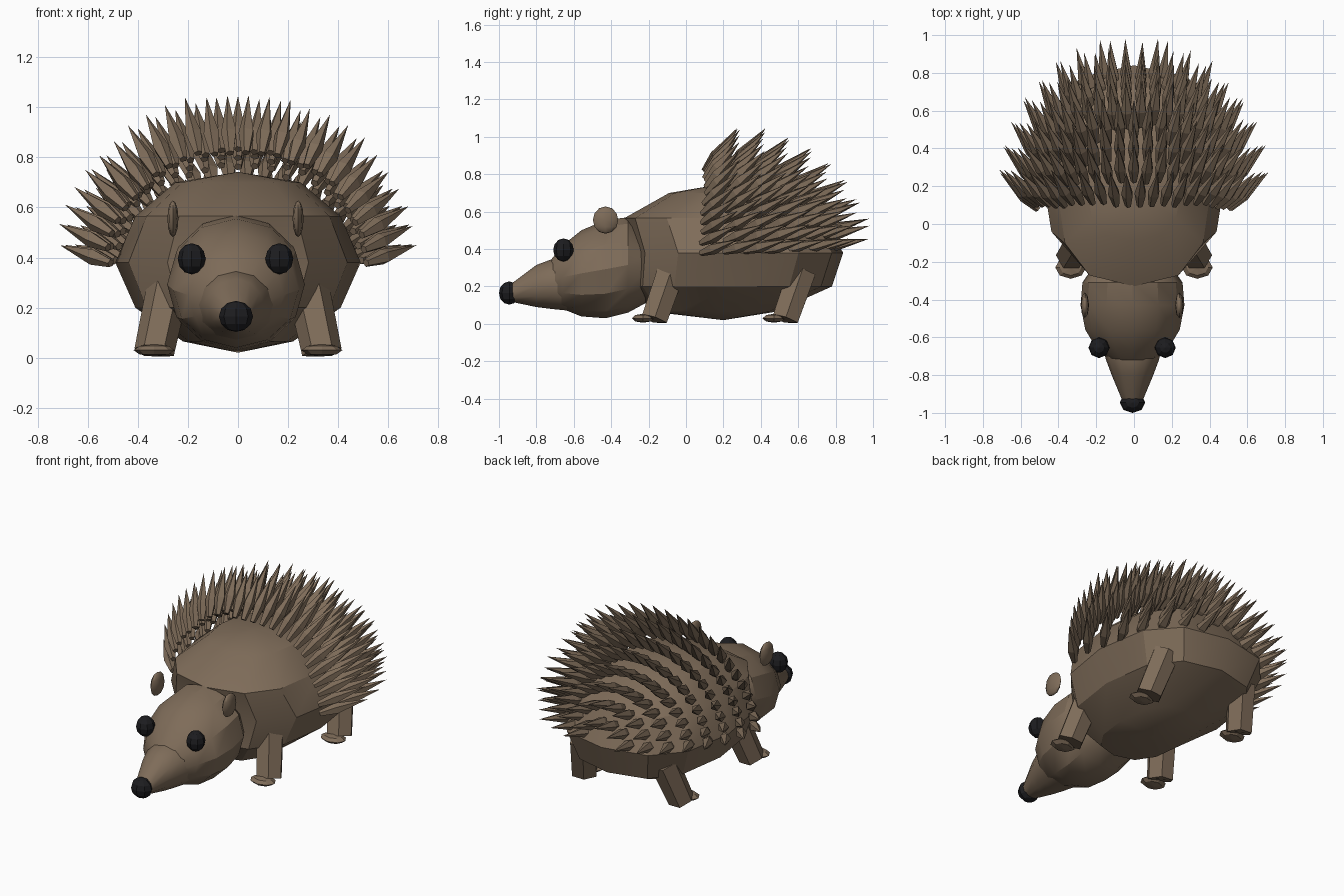
import bpy, bmesh, math, random
from mathutils import Vector, Matrix

if "Cube" in bpy.data.objects:
    bpy.data.objects.remove(bpy.data.objects["Cube"])

random.seed(4)


def material(name, rgb):
    m = bpy.data.materials.new(name)
    m.diffuse_color = (*rgb, 1)
    m.use_nodes = True
    m.node_tree.nodes["Principled BSDF"].inputs["Base Color"].default_value = m.diffuse_color
    return m


BROWN = material("brown", (0.21, 0.15, 0.10))
BLACK = material("black", (0.012, 0.012, 0.014))


def finish(bm, name, mat, smooth=None):
    bmesh.ops.recalc_face_normals(bm, faces=bm.faces)
    me = bpy.data.meshes.new(name)
    bm.to_mesh(me)
    bm.free()
    me.materials.append(mat)
    ob = bpy.data.objects.new(name, me)
    bpy.context.collection.objects.link(ob)
    if smooth:
        bpy.ops.object.select_all(action='DESELECT')
        ob.select_set(True)
        bpy.context.view_layer.objects.active = ob
        bpy.ops.object.shade_smooth_by_angle(angle=math.radians(smooth))
    return ob


def skin(bm, rings):
    """Join rings of points; a ring with a single point is a pole."""
    vs = [[bm.verts.new(p) for p in r] for r in rings]
    for a, b in zip(vs, vs[1:]):
        n = max(len(a), len(b))
        for i in range(n):
            j = (i + 1) % n
            if len(a) == 1:
                bm.faces.new((a[0], b[i], b[j]))
            elif len(b) == 1:
                bm.faces.new((a[i], a[j], b[0]))
            else:
                bm.faces.new((a[i], a[j], b[j], b[i]))
    for r in (vs[0], vs[-1]):
        if len(r) > 2:
            bm.faces.new(r)


def spow(v, e):
    return math.copysign(abs(v) ** e, v)


# Body: stacked horizontal rows (z, half width, y front, y back)
rows = [(0.065, 0.22, -0.18, 0.48), (0.2, 0.41, -0.29, 0.78), (0.38, 0.49, -0.28, 0.84),
        (0.565, 0.41, -0.33, 0.74), (0.70, 0.25, -0.09, 0.48)]
rings = [[(0, 0.2, 0.02)]]
for z, rx, y0, y1 in rows:
    ring = []
    for i in range(12):
        a = math.tau * i / 12
        ring.append((rx * spow(math.cos(a), 0.8),
                     (y0 + y1) / 2 + (y1 - y0) / 2 * spow(math.sin(a), 0.8), z))
    rings.append(ring)
rings.append([(0, 0.16, 0.742)])
bm = bmesh.new()
skin(bm, rings)
finish(bm, "body", BROWN, 25)


def loft_y(name, sections, n, smooth):
    """Loft along y from (y, half width, z low, z high)."""
    bm = bmesh.new()
    skin(bm, [[(-0.008 + rx * math.cos(math.tau * i / n), y,
                (z0 + z1) / 2 + (z1 - z0) / 2 * math.sin(math.tau * i / n))
               for i in range(n)] for y, rx, z0, z1 in sections])
    return finish(bm, name, BROWN, smooth)


# Head and snout
loft_y("head", [(-0.74, 0.09, 0.12, 0.32), (-0.66, 0.19, 0.08, 0.42), (-0.56, 0.25, 0.04, 0.50),
                (-0.43, 0.275, 0.03, 0.555), (-0.31, 0.265, 0.06, 0.57),
                (-0.2, 0.19, 0.12, 0.48)], 12, 28)
loft_y("snout", [(-0.97, 0.04, 0.13, 0.20), (-0.92, 0.06, 0.115, 0.225), (-0.80, 0.11, 0.09, 0.315),
                 (-0.72, 0.14, 0.08, 0.345), (-0.62, 0.165, 0.07, 0.35)], 12, 40)


def ball(name, centre, radii, mat, u=8, v=6, smooth=None):
    bm = bmesh.new()
    bmesh.ops.create_uvsphere(bm, u_segments=u, v_segments=v, radius=1,
                              matrix=Matrix.Translation(centre) @ Matrix.Diagonal((*radii, 1)))
    return finish(bm, name, mat, smooth)


# Nose, eyes and ears
ball("nose", (-0.008, -0.945, 0.165), (0.068, 0.055, 0.062), BLACK)
for side, s in (("right", -1), ("left", 1)):
    ball(side + "_eye", (-0.01 + s * 0.175, -0.655, 0.395), (0.056, 0.055, 0.062), BLACK)
    ball(side + "_ear", (-0.01 + s * 0.25, -0.43, 0.555), (0.022, 0.068, 0.073), BROWN, 8, 6, 40)

# Legs: leaning six-sided posts with flat toes
for side, s in (("right", -1), ("left", 1)):
    for place, y in (("front", -0.17), ("back", 0.53)):
        bm = bmesh.new()
        top, foot = Vector((s * 0.28, y + 0.09, 0.28)), Vector((s * 0.335, y, 0.022))
        axis = foot - top
        mat = Matrix.Translation((top + foot) / 2) @ axis.to_track_quat('Z', 'Y').to_matrix().to_4x4()
        bmesh.ops.create_cone(bm, cap_ends=True, segments=6, radius1=0.085, radius2=0.08,
                              depth=axis.length, matrix=mat)
        for v in bm.verts:
            v.co.z = max(v.co.z, 0.004)
        finish(bm, f"{place}_{side}_leg", BROWN)
        ball(f"{place}_{side}_toes", (s * 0.335, y - 0.06, 0.03), (0.082, 0.06, 0.024), BROWN, 8, 4)


# Quills: leaf-shaped spikes whose tips lie on a dome and sweep backwards
def quill(bm, tip, direction, length):
    q = direction.to_track_quat('Z', 'Y')
    base = tip - direction * length

    def ring(t, r):
        return [base + q @ Vector((r * math.cos(k * math.tau / 5), r * math.sin(k * math.tau / 5), t * length))
                for k in range(5)]
    skin(bm, [ring(0, 0.017), ring(0.35, 0.033), [tip]])


bm = bmesh.new()
for row in range(8):
    th = math.radians(84 - 9.8 * row)
    lo = math.asin(min(0.9, 0.1 / math.sin(th)))
    count = max(3, round(28 * math.sin(th) * (math.pi - 2 * lo) / math.pi))
    for i in range(count):
        ph = lo + (math.pi - 2 * lo) * i / (count - 1)
        n = Vector((math.sin(th) * math.cos(ph), math.cos(th), math.sin(th) * math.sin(ph)))
        d = (n + Vector((0, 0.85, 0.25))).normalized()
        k = random.uniform(-0.02, 0.012)
        tip = Vector((0.73 * n.x, 0.2 + 0.8 * n.y, 0.385 + 0.68 * n.z)) + d * k
        quill(bm, tip, d, 0.29)
finish(bm, "quills", BROWN)
